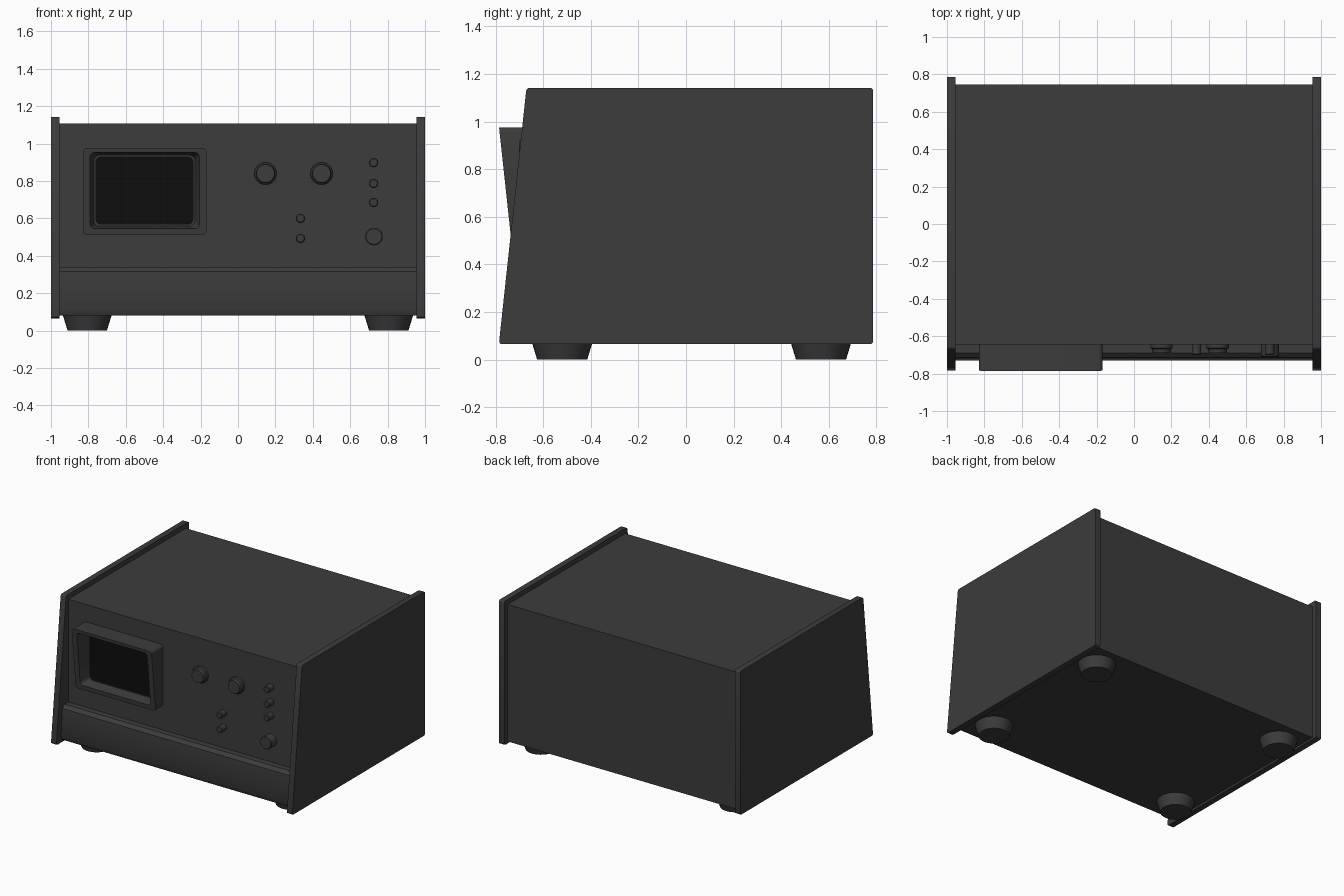
import bpy, bmesh, math
from mathutils import Matrix, Vector

if "Cube" in bpy.data.objects:
    bpy.data.objects.remove(bpy.data.objects["Cube"])


def material(name, v):
    m = bpy.data.materials.new(name)
    m.diffuse_color = (v, v, v, 1)
    m.use_nodes = True
    m.node_tree.nodes["Principled BSDF"].inputs["Base Color"].default_value = m.diffuse_color
    return m


DARK = material("dark_grey", 0.045)
BLACK = material("screen_black", 0.004)


def finish(name, bm, mat=DARK, bevel=0, segments=2):
    bmesh.ops.recalc_face_normals(bm, faces=bm.faces)
    me = bpy.data.meshes.new(name)
    bm.to_mesh(me)
    bm.free()
    ob = bpy.data.objects.new(name, me)
    bpy.context.collection.objects.link(ob)
    me.materials.append(mat)
    if bevel:
        b = ob.modifiers.new("bevel", 'BEVEL')
        b.width, b.segments = bevel, segments
    bpy.context.view_layer.objects.active = ob
    ob.select_set(True)
    bpy.ops.object.shade_smooth_by_angle(angle=math.radians(30))
    ob.select_set(False)
    return ob


def extrude_x(name, profile, x0, x1, bevel=0):
    """Extrude a closed (y, z) profile from x0 to x1."""
    bm = bmesh.new()
    a = [bm.verts.new((x0, y, z)) for y, z in profile]
    b = [bm.verts.new((x1, y, z)) for y, z in profile]
    bm.faces.new(a)
    bm.faces.new(b[::-1])
    for i in range(len(a)):
        j = (i + 1) % len(a)
        bm.faces.new((a[i], a[j], b[j], b[i]))
    # round only the profile corners
    if bevel:
        edges = [e for e in bm.edges if abs(e.verts[0].co.x - e.verts[1].co.x) > 1e-4]
        bmesh.ops.bevel(bm, geom=edges, offset=bevel, segments=3, profile=0.5, affect='EDGES')
    return finish(name, bm)


def turned(name, profile, origin, axis, segments=32):
    """Stack of rings (radius, distance along axis), capped at both ends."""
    bm = bmesh.new()
    rot = Vector((0, 0, 1)).rotation_difference(Vector(axis)).to_matrix().to_4x4()
    mat = Matrix.Translation(origin) @ rot
    rings = []
    for r, d in profile:
        rings.append([bm.verts.new(mat @ Vector((r * math.cos(t), r * math.sin(t), d)))
                      for t in (2 * math.pi * k / segments for k in range(segments))])
    for a, b in zip(rings, rings[1:]):
        for i in range(segments):
            j = (i + 1) % segments
            bm.faces.new((a[i], a[j], b[j], b[i]))
    bm.faces.new(rings[0][::-1])
    bm.faces.new(rings[-1])
    return finish(name, bm)


def rounded_rect(x0, x1, z0, z1, r, n=5):
    pts = []
    corners = ((x1 - r, z1 - r), (x0 + r, z1 - r), (x0 + r, z0 + r), (x1 - r, z0 + r))
    for q, (cx, cz) in enumerate(corners):
        for k in range(n):
            t = math.pi / 2 * (q + k / (n - 1))
            pts.append((cx + r * math.cos(t), cz + r * math.sin(t)))
    return pts


# side panels with a raked front edge
PANEL = [(-0.786, 0.065), (0.786, 0.065), (0.786, 1.142), (-0.67, 1.142)]
for side, s in (("left", -1), ("right", 1)):
    extrude_x(side + "_side_panel", PANEL, s * 0.955, s, bevel=0.014)

# main case and the projecting lower lip
FACE = -0.645
extrude_x("case", [(FACE, 0.08), (0.747, 0.08), (0.747, 1.106), (FACE, 1.106)], -0.956, 0.956)
extrude_x("lower_lip", [(FACE + 0.02, 0.081), (-0.715, 0.081), (-0.73, 0.115), (-0.715, 0.315),
                        (-0.69, 0.337), (FACE + 0.02, 0.337)], -0.956, 0.956)


# screen hood: front rim leans forward at the top
def rim_y(z):
    return -0.735 - (z - 0.512) * 0.05 / 0.463


bm = bmesh.new()
shapes = [
    (rounded_rect(-0.83, -0.168, 0.512, 0.976, 0.022), lambda z: FACE + 0.01),
    (rounded_rect(-0.83, -0.168, 0.512, 0.976, 0.022), rim_y),
    (rounded_rect(-0.79, -0.207, 0.545, 0.952, 0.022), rim_y),
    (rounded_rect(-0.77, -0.23, 0.558, 0.938, 0.03), lambda z: -0.658),
]
loops = [[bm.verts.new((x, f(z), z)) for x, z in pts] for pts, f in shapes]
for a, b in zip(loops, loops[1:]):
    for i in range(len(a)):
        j = (i + 1) % len(a)
        bm.faces.new((a[i], a[j], b[j], b[i]))
bm.faces.new(loops[-1])
bm.faces.new(loops[0][::-1])
finish("screen_hood", bm)

# dark screen glass
bm = bmesh.new()
pts = rounded_rect(-0.762, -0.238, 0.566, 0.931, 0.03)
front = bm.faces.new([bm.verts.new((x, -0.655, z)) for x, z in pts])
ext = bmesh.ops.extrude_face_region(bm, geom=[front])
bmesh.ops.translate(bm, vec=(0, -0.01, 0),
                    verts=[v for v in ext["geom"] if isinstance(v, bmesh.types.BMVert)])
finish("screen", bm, BLACK)

# control knobs
for i, x in enumerate((0.147, 0.447)):
    turned(f"knob_{i + 1}", [(0.06, -0.01), (0.06, 0.018), (0.052, 0.024), (0.048, 0.046)],
           (x, FACE, 0.84), (0, -1, 0))

# small push buttons
for i, (x, z) in enumerate(((0.725, 0.898), (0.725, 0.787), (0.725, 0.685),
                            (0.334, 0.6), (0.334, 0.493))):
    turned(f"button_{i + 1}", [(0.025, -0.01), (0.025, 0.051), (0.02, 0.056)],
           (x, FACE, z), (0, -1, 0), 24)

# large power button
turned("power_button", [(0.047, -0.01), (0.047, 0.062), (0.042, 0.067)],
       (0.727, FACE, 0.503), (0, -1, 0))

# tapered feet
for name, y in (("front", -0.52), ("back", 0.567)):
    for side, s in (("left", -1), ("right", 1)):
        turned(f"{name}_{side}_foot", [(0.105, 0), (0.131, 0.085)], (s * 0.806, y, 0), (0, 0, 1))
